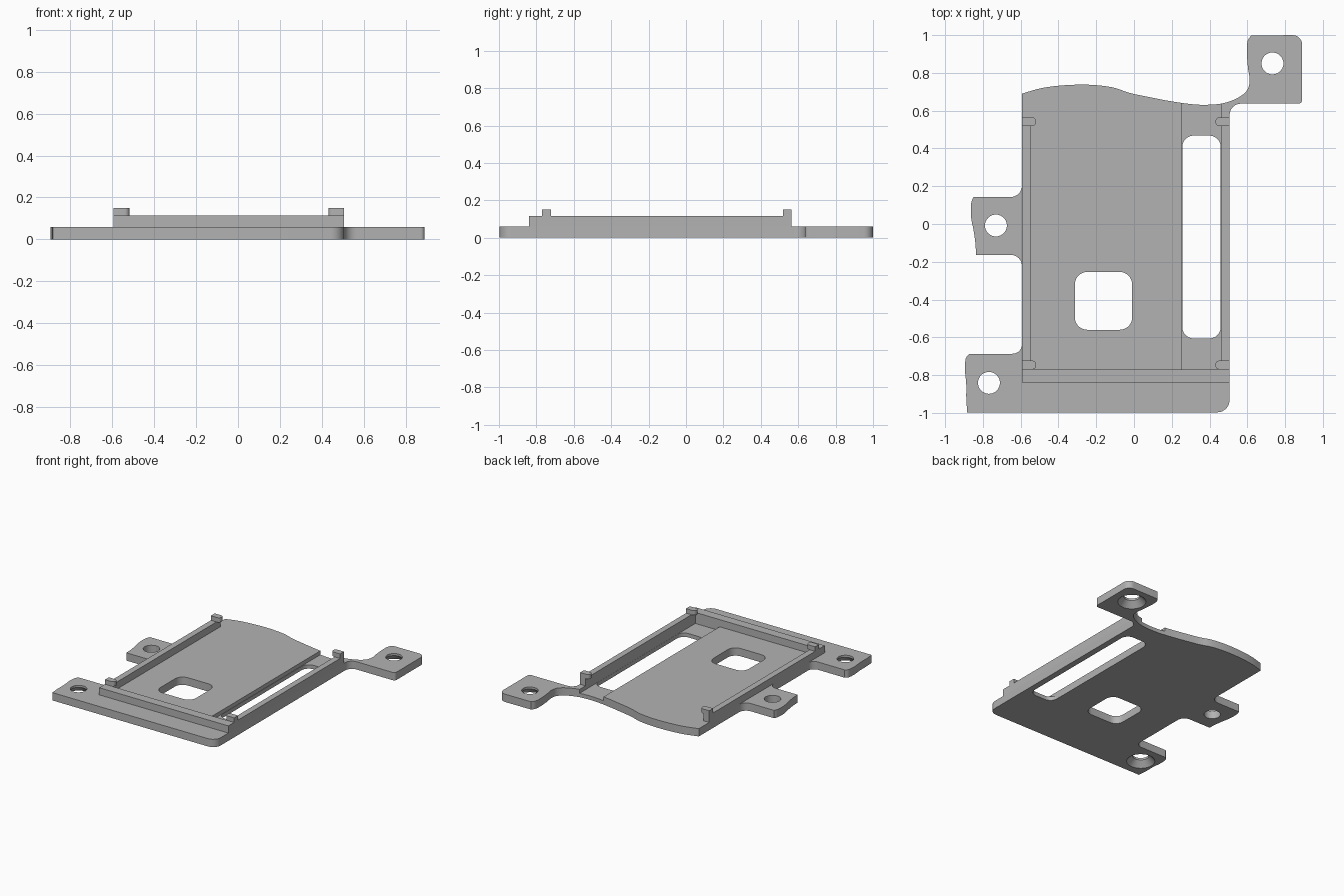
import bpy, bmesh, math
from mathutils import Vector

cube = bpy.data.objects.get("Cube")
if cube:
    bpy.data.objects.remove(cube, do_unlink=True)

grey = bpy.data.materials.new("plain grey")
grey.use_nodes = True
grey.diffuse_color = (0.45, 0.45, 0.45, 1)
grey.node_tree.nodes["Principled BSDF"].inputs["Base Color"].default_value = (0.45, 0.45, 0.45, 1)

FLOOR, RAIL_TOP, CLIP_TOP = 0.06, 0.115, 0.15
LEFT, RIGHT, FRONT, BACK = -0.593, 0.506, -0.84, 0.565


def fillet(corners, steps=8):
    """Round each (x, y, radius) corner of a closed outline."""
    out = []
    for i, (x, y, r) in enumerate(corners):
        p = Vector((x, y))
        if r == 0:
            out.append(p)
            continue
        a = (Vector(corners[i - 1][:2]) - p).normalized()
        b = (Vector(corners[(i + 1) % len(corners)][:2]) - p).normalized()
        half = a.angle(b) / 2
        t = r / math.tan(half)
        centre = p + (a + b).normalized() * (r / math.sin(half))
        start, end = p + a * t - centre, p + b * t - centre
        sweep = start.angle_signed(end)
        for k in range(steps + 1):
            ang = -sweep * k / steps
            c, s = math.cos(ang), math.sin(ang)
            out.append(centre + Vector((start.x * c - start.y * s, start.x * s + start.y * c)))
    return out


def spline(points, steps=5):
    """Smooth open curve through the points, as sharp corner entries."""
    pts = [Vector(p) for p in points]
    ext = [2 * pts[0] - pts[1]] + pts + [2 * pts[-1] - pts[-2]]
    out = []
    for p0, p1, p2, p3 in zip(ext, ext[1:], ext[2:], ext[3:]):
        for k in range(steps):
            t = k / steps
            q = 0.5 * (2 * p1 + (p2 - p0) * t + (2 * p0 - 5 * p1 + 4 * p2 - p3) * t ** 2
                       + (3 * p1 - p0 - 3 * p2 + p3) * t ** 3)
            out.append((q.x, q.y, 0))
    return out + [(pts[-1].x, pts[-1].y, 0)]


def finish(name, bm):
    bmesh.ops.recalc_face_normals(bm, faces=bm.faces)
    mesh = bpy.data.meshes.new(name)
    bm.to_mesh(mesh)
    bm.free()
    mesh.materials.append(grey)
    obj = bpy.data.objects.new(name, mesh)
    bpy.context.collection.objects.link(obj)
    return obj


def slab(name, corners, z0, z1):
    bm = bmesh.new()
    face = bm.faces.new([bm.verts.new((p.x, p.y, z0)) for p in fillet(corners)])
    ext = bmesh.ops.extrude_face_region(bm, geom=[face])
    top = [v for v in ext["geom"] if isinstance(v, bmesh.types.BMVert)]
    bmesh.ops.translate(bm, verts=top, vec=(0, 0, z1 - z0))
    return finish(name, bm)


def rect(x0, x1, y0, y1, r=0):
    return [(x0, y0, r), (x1, y0, r), (x1, y1, r), (x0, y1, r)]


def cone(name, x, y, z0, z1, r0, r1):
    bm = bmesh.new()
    bmesh.ops.create_cone(bm, cap_ends=True, segments=40, radius1=r0, radius2=r1, depth=z1 - z0)
    bmesh.ops.translate(bm, verts=bm.verts, vec=(x, y, (z0 + z1) / 2))
    return finish(name, bm)


def select(obj):
    bpy.ops.object.select_all(action="DESELECT")
    obj.select_set(True)
    bpy.context.view_layer.objects.active = obj


def cut(obj, cutter):
    cutter.hide_render = True
    mod = obj.modifiers.new("cut", "BOOLEAN")
    mod.operation, mod.solver, mod.object = "DIFFERENCE", "EXACT", cutter
    select(obj)
    bpy.ops.object.modifier_apply(modifier=mod.name)
    bpy.data.objects.remove(cutter, do_unlink=True)


# Base plate outline: front edge, right side, rear lug, wavy back, left lugs
wave = spline([(LEFT, 0.69), (-0.5, 0.717), (-0.4, 0.732), (-0.28, 0.738), (-0.18, 0.733),
               (-0.1, 0.72), (-0.02, 0.693), (0.1, 0.668), (0.2, 0.649), (0.3, 0.635),
               (0.38, 0.631), (0.47, 0.639), (0.55, 0.668), (0.6, 0.71), (0.612, 0.765),
               (0.603, 0.83), (0.597, 0.92), (0.602, 0.97), (0.62, 0.998)])
middle_edge = spline([(-0.85, 0.143), (-0.862, 0.11), (-0.863, 0.04), (-0.85, -0.03),
                      (-0.84, -0.1), (-0.836, -0.163)])
front_edge = spline([(-0.87, -0.687), (-0.89, -0.71), (-0.895, -0.77), (-0.888, -0.85),
                     (-0.888, -0.92), (-0.883, -0.997)])
outline = ([(RIGHT, -0.997, 0.065), (RIGHT, 0.637, 0.06), (0.89, 0.637, 0.02), (0.89, 1, 0.05)]
           + wave[::-1]
           + [(LEFT, 0.143, 0.06)] + middle_edge + [(LEFT, -0.163, 0.06), (LEFT, -0.687, 0.05)]
           + front_edge)
plate = slab("base_plate", outline, 0, FLOOR)

# Sunken channel, long slot and square window
cut(plate, slab("channel_cutter", rect(0.253, 0.46, -0.77, 0.8), 0.03, 0.2))
cut(plate, slab("slot_cutter", rect(0.256, 0.459, -0.606, 0.468, 0.06), -0.1, 0.2))
cut(plate, slab("window_cutter", rect(-0.313, -0.01, -0.56, -0.254, 0.065), -0.1, 0.2))

# Screw holes, two of them countersunk underneath
for x, y, sunk in [(0.733, 0.85, True), (-0.768, -0.841, True), (-0.731, -0.008, False)]:
    cut(plate, cone("hole_cutter", x, y, -0.1, 0.2, 0.058, 0.058))
    if sunk:
        cut(plate, cone("sink_cutter", x, y, -0.005, 0.045, 0.105, 0.057))

# Raised rails in one U shape around the left, front and right
inner_l, inner_r, inner_f = -0.546, 0.46, -0.77
rails = slab("rails", [(LEFT, FRONT, 0), (RIGHT, FRONT, 0), (RIGHT, BACK, 0), (inner_r, BACK, 0),
                       (inner_r, inner_f, 0), (inner_l, inner_f, 0), (inner_l, BACK, 0),
                       (LEFT, BACK, 0)], FLOOR, RAIL_TOP)

# Retaining clips with rounded inner ends
parts = [plate, rails]
for side, x, d in [("left", RIGHT, -1), ("right", LEFT, 1)]:
    for end, y in [("front", inner_f), ("rear", BACK - 0.047)]:
        tip = x + d * 0.075
        shape = [(x, y, 0), (tip, y, 0.022), (tip, y + 0.047, 0.022), (x, y + 0.047, 0)]
        parts.append(slab(f"{end}_{side}_clip", shape, RAIL_TOP, CLIP_TOP))

for obj in parts:
    select(obj)
    bpy.ops.object.shade_smooth_by_angle(angle=math.radians(30))
